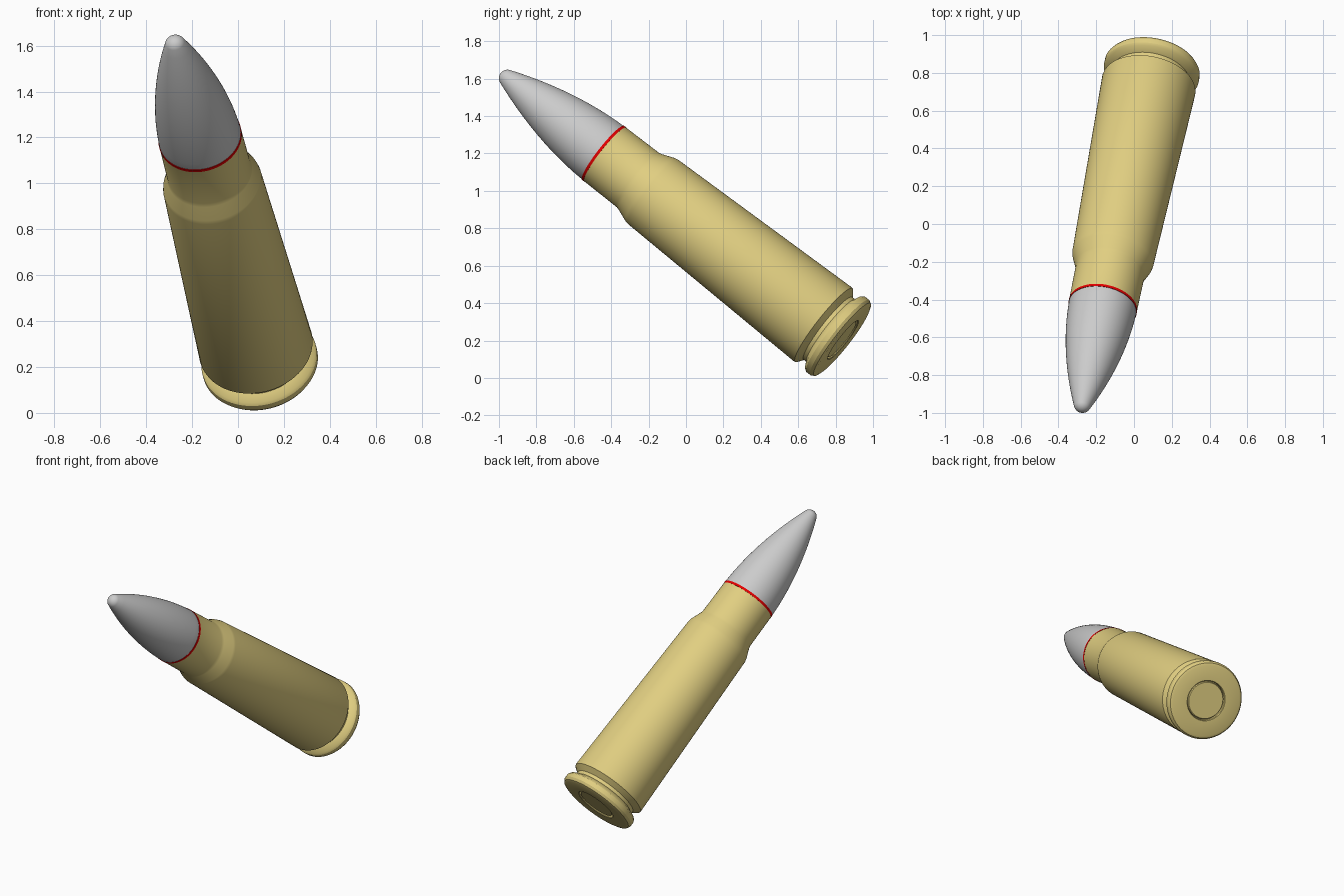
import bpy, bmesh, math
from mathutils import Vector, Matrix

if "Cube" in bpy.data.objects:
    bpy.data.objects.remove(bpy.data.objects["Cube"])

SEGMENTS = 96
BASE = Vector((0.10, 0.84, 0.202))      # centre of the case head
TIP = Vector((-0.28, -0.99, 1.63))      # end of the projectile
AXIS = TIP - BASE
LENGTH = AXIS.length
PLACE = Matrix.Translation(BASE) @ AXIS.to_track_quat('Z', 'Y').to_matrix().to_4x4()


def material(name, rgb):
    mat = bpy.data.materials.new(name)
    mat.diffuse_color = (*rgb, 1)
    mat.use_nodes = True
    mat.node_tree.nodes["Principled BSDF"].inputs["Base Color"].default_value = mat.diffuse_color
    return mat


def lathe(name, profile, mat=None):
    """Revolve (radius, distance along axis) points and tilt into place."""
    bm = bmesh.new()
    verts = [bm.verts.new((r, 0, t)) for r, t in profile]
    edges = [bm.edges.new(pair) for pair in zip(verts, verts[1:])]
    bmesh.ops.spin(bm, geom=verts + edges, cent=(0, 0, 0), axis=(0, 0, 1),
                   angle=2 * math.pi, steps=SEGMENTS, use_duplicate=False)
    bmesh.ops.remove_doubles(bm, verts=bm.verts, dist=1e-5)
    bmesh.ops.recalc_face_normals(bm, faces=bm.faces)
    mesh = bpy.data.meshes.new(name)
    bm.to_mesh(mesh)
    bm.free()
    obj = bpy.data.objects.new(name, mesh)
    obj.matrix_world = PLACE
    bpy.context.collection.objects.link(obj)
    if mat:
        mesh.materials.append(mat)
    bpy.ops.object.select_all(action='DESELECT')
    obj.select_set(True)
    bpy.context.view_layer.objects.active = obj
    bpy.ops.object.shade_smooth_by_angle(angle=math.radians(30))
    return obj


brass = material("brass", (0.75, 0.62, 0.22))
red = material("red_sealant", (0.8, 0.0, 0.0))

# Case: primer pocket, head, rim, extractor groove, body, shoulder, neck
lathe("case", [
    (0, 0.03), (0.128, 0.03), (0.128, 0.004), (0.132, 0),
    (0.228, 0), (0.245, 0.006), (0.255, 0.022), (0.255, 0.05), (0.247, 0.063),
    (0.212, 0.082), (0.212, 0.104), (0.249, 0.132), (0.251, 0.139),
    (0.218, 1.305), (0.214, 1.325), (0.189, 1.39), (0.184, 1.41),
    (0.182, 1.636), (0.165, 1.636)], brass)

# Primer: shallow bevelled disc in the head
lathe("primer", [(0, 0.006), (0.118, 0.006), (0.123, 0.011), (0.123, 0.032)], brass)

# Sealant ring at the case mouth
lathe("sealant_ring", [
    (0.170, 1.634), (0.183, 1.634), (0.183, 1.649), (0.170, 1.649)], red)

# Projectile: ogive that blends into a rounded nose
START, NOSE = 1.645, 0.046
nose_t = LENGTH - NOSE
a0 = math.radians(24)
join_r, join_t = NOSE * math.cos(a0), nose_t + NOSE * math.sin(a0)
profile = [(0, START - 0.01), (0.180, START - 0.01)]
for i in range(16):
    s = i / 16
    r = join_r + (0.181 - join_r) * (1 - 0.08 * s - 0.92 * s ** 1.9)
    profile.append((r, START + (join_t - START) * s))
for i in range(9):
    a = a0 + (math.pi / 2 - a0) * i / 8
    profile.append((NOSE * math.cos(a) if i < 8 else 0, nose_t + NOSE * math.sin(a)))
lathe("projectile", profile)
